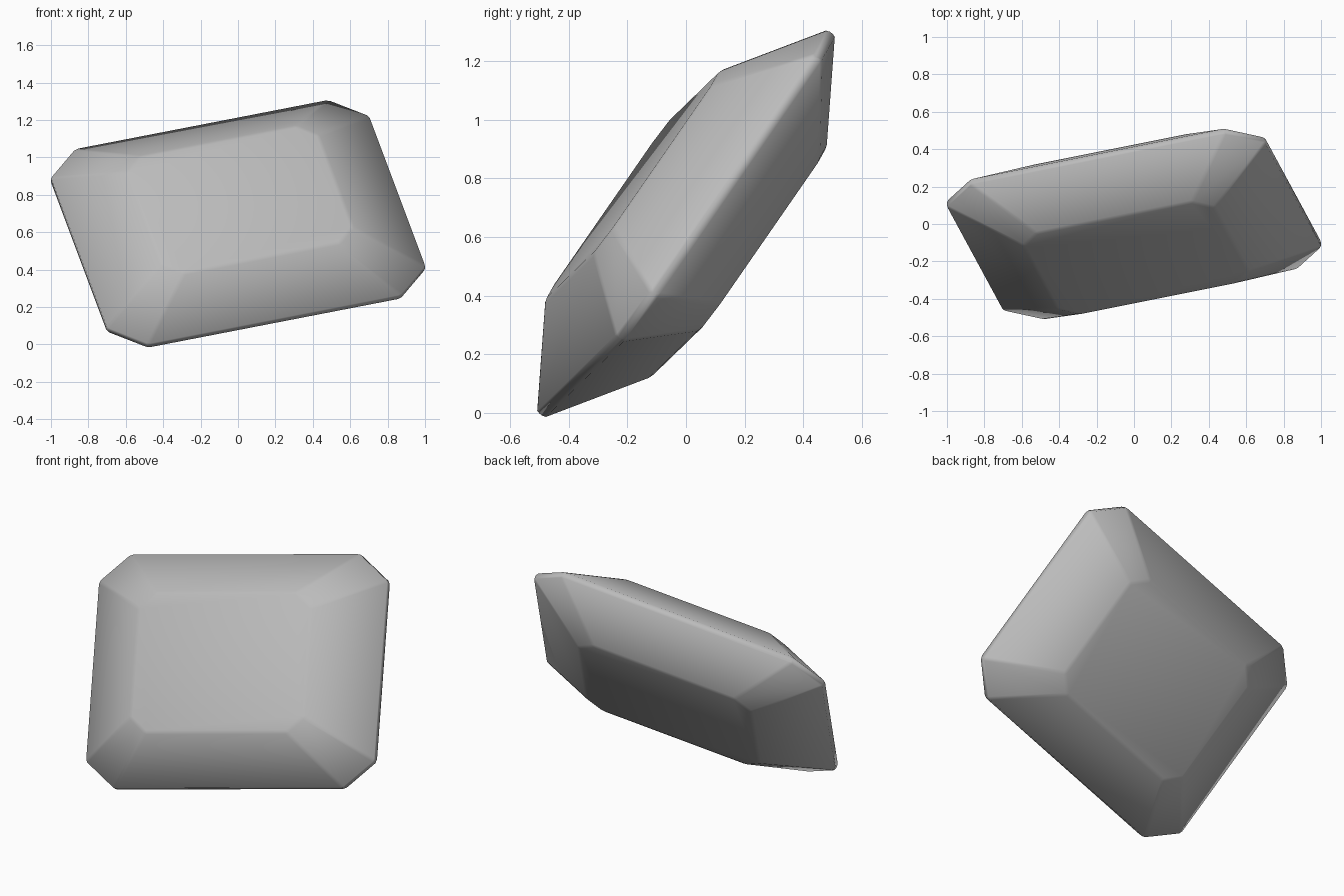
import bpy
import bmesh
from mathutils import Vector

cube = bpy.data.objects.get("Cube")
if cube:
    bpy.data.objects.remove(cube, do_unlink=True)

# Tilted half axes of the cut stone, and its facing direction
LONG = Vector((0.85, 0.17, 0.165))
SHORT = Vector((-0.195, 0.36, 0.52))
FACING = LONG.cross(SHORT).normalized()
CENTRE = Vector((0, 0, 0.645))


def octagon(bm, a, b, cut_a, cut_b, height):
    """Ring of a rectangle with clipped corners, at a height along FACING."""
    quarter = [(a, cut_b), (cut_a, b)]
    half = quarter + [(-x, y) for x, y in reversed(quarter)]
    ring = half + [(-x, -y) for x, y in half]
    return [bm.verts.new(CENTRE + LONG * x + SHORT * y + FACING * height)
            for x, y in ring]


# Stone: back table, thin girdle band, front table
bm = bmesh.new()
rings = [octagon(bm, 0.6, 0.6, 0.488, 0.47, -0.225),
         octagon(bm, 1.0, 1.0, 0.794, 0.77, -0.018),
         octagon(bm, 1.0, 1.0, 0.794, 0.77, 0.018),
         octagon(bm, 0.6, 0.6, 0.488, 0.47, 0.225)]
bm.faces.new(list(reversed(rings[0])))
bm.faces.new(rings[-1])
for low, high in zip(rings, rings[1:]):
    for i in range(len(low)):
        j = (i + 1) % len(low)
        bm.faces.new((low[i], low[j], high[j], high[i]))
bmesh.ops.recalc_face_normals(bm, faces=bm.faces)

# Narrow softened facet edges
girdle = set(rings[1] + rings[2])
soft = [e for e in bm.edges if not all(v in girdle for v in e.verts)]
bmesh.ops.bevel(bm, geom=soft, offset=0.012, segments=1, profile=0.5,
                affect='EDGES', clamp_overlap=True)
for face in bm.faces:
    face.smooth = True

mesh = bpy.data.meshes.new("cut_stone")
bm.to_mesh(mesh)
bm.free()
stone = bpy.data.objects.new("cut_stone", mesh)
bpy.context.scene.collection.objects.link(stone)

# Plain grey
grey = bpy.data.materials.new("stone_grey")
grey.use_nodes = True
colour = (0.5, 0.5, 0.5, 1)
grey.diffuse_color = colour
grey.node_tree.nodes["Principled BSDF"].inputs["Base Color"].default_value = colour
mesh.materials.append(grey)
